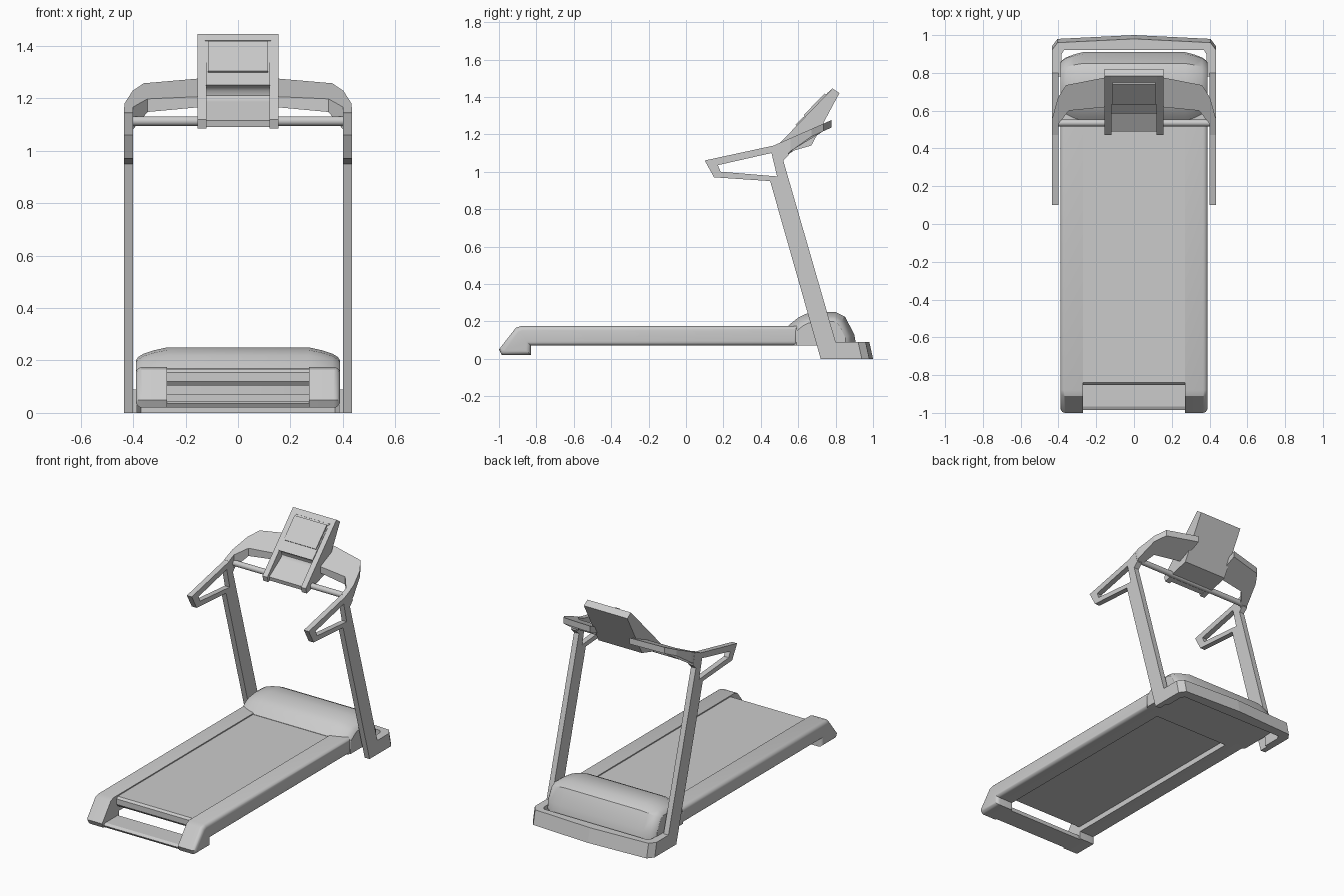
import bpy, bmesh, math
from mathutils import Vector, Matrix

cube = bpy.data.objects.get("Cube")
if cube:
    bpy.data.objects.remove(cube)

grey = bpy.data.materials.new("light grey")
grey.use_nodes = True
grey.diffuse_color = (0.6, 0.6, 0.6, 1)
grey.node_tree.nodes["Principled BSDF"].inputs["Base Color"].default_value = (0.6, 0.6, 0.6, 1)


def finish(name, bm, smooth=False):
    bmesh.ops.recalc_face_normals(bm, faces=bm.faces)
    mesh = bpy.data.meshes.new(name)
    bm.to_mesh(mesh)
    bm.free()
    mesh.materials.append(grey)
    obj = bpy.data.objects.new(name, mesh)
    bpy.context.collection.objects.link(obj)
    if smooth:
        bpy.ops.object.select_all(action='DESELECT')
        obj.select_set(True)
        bpy.context.view_layer.objects.active = obj
        bpy.ops.object.shade_smooth_by_angle(angle=math.radians(32))
    return obj


def loft(name, sections, smooth=False):
    """Skin a row of matching closed outlines and cap both ends."""
    bm = bmesh.new()
    rings = [[bm.verts.new(p) for p in s] for s in sections]
    for a, b in zip(rings, rings[1:]):
        for i in range(len(a)):
            j = (i + 1) % len(a)
            bm.faces.new((a[i], a[j], b[j], b[i]))
    bm.faces.new(rings[0])
    bm.faces.new(rings[-1])
    return finish(name, bm, smooth)


def at_x(profile, x):
    return [(x, y, z) for y, z in profile]


def slab(name, profile, x0, x1, smooth=False):
    return loft(name, [at_x(profile, x0), at_x(profile, x1)], smooth)


def box(name, x, y0, y1, z0, z1):
    return slab(name, [(y0, z0), (y1, z0), (y1, z1), (y0, z1)], -x, x)


def inset(profile, d):
    """Shrink a clockwise outline inwards by d."""
    pts = [Vector(p) for p in profile]
    out = []
    for i, p in enumerate(pts):
        a = (p - pts[i - 1]).normalized()
        b = (pts[(i + 1) % len(pts)] - p).normalized()
        na, nb = Vector((a.y, -a.x)), Vector((b.y, -b.x))
        out.append(p + (na + nb) * d / (1 + na.dot(nb)))
    return out


# Side rails with rounded outer edges and a dropped foot at the front
rail = [(-.83, .07), (-.83, .02), (-.985, .02), (-1, .05), (-.91, .165),
        (-.88, .175), (.6, .175), (.6, .07)]
R = .025
for side, s in (("left", 1), ("right", -1)):
    rings = [at_x(rail, s * .27)]
    for k in range(6):
        t = k / 5 * math.pi / 2
        rings.append(at_x(inset(rail, R * (1 - math.cos(t))), s * (.39 - R + R * math.sin(t))))
    loft(side + "_rail", rings, True)

# Running deck and low front crossbar
slab("running_deck", [(-.84, .105), (-.852, .12), (-.852, .155), (-.84, .168),
                      (.6, .168), (.6, .105)], -.275, .275)
slab("front_crossbar", [(-.84, .02), (-.975, .02), (-.985, .035), (-.965, .045), (-.84, .045)],
     -.28, .28)

# Motor hood, falling away towards both sides
hood = [(.54, .07), (.54, .17), (.565, .192), (.60, .22), (.64, .24), (.72, .25),
        (.80, .25), (.85, .225), (.90, .13), (.91, .07)]


def hood_ring(x, d):
    return [(x, p[0], max(.07, p[1]) if 0 < i < len(hood) - 1 else .07)
            for i, p in enumerate(inset(hood, d))]


steps = [(.27, 0), (.32, .011), (.36, .024), (.38, .036), (.39, .05)]
loft("motor_hood", [hood_ring(-x, d) for x, d in reversed(steps)]
     + [hood_ring(x, d) for x, d in steps], True)

# Base bow around the back
outer = [(.435, .78), (.435, .94), (.405, .98)]
inner = [(.37, .922), (.385, .895), (.385, .78)]
half = outer + [(0, 1.0)]
bow = half + [(-x, y) for x, y in reversed(outer)]
bow += [(-x, y) for x, y in reversed(inner)] + inner
loft("base_bow", [[(x, y, 0) for x, y in bow],
                  [(x, y - (.02 if y > .93 else 0), .09) for x, y in bow]])

# Uprights: foot, post and looped handle in one outline with a hole
frame = [(.72, 0), (.92, 0), (.92, .09), (.80, .09), (.52, 1.06), (.55, 1.09),
         (.53, 1.167), (.47, 1.14), (.10, 1.06), (.15, .97), (.45, .95)]
hole = [(.17, 1.035), (.185, 1.0), (.487, .975), (.457, 1.1)]
for side, s in (("left", 1), ("right", -1)):
    bm = bmesh.new()
    for loop in (frame, hole):
        vs = [bm.verts.new((s * .40, y, z)) for y, z in loop]
        for i, v in enumerate(vs):
            bm.edges.new((vs[i - 1], v))
    bmesh.ops.triangle_fill(bm, edges=bm.edges[:], use_beauty=True)
    bmesh.ops.dissolve_limit(bm, angle_limit=.01, verts=bm.verts[:], edges=bm.edges[:])
    ext = bmesh.ops.extrude_face_region(bm, geom=bm.faces[:])
    bmesh.ops.translate(bm, vec=(s * .035, 0, 0),
                        verts=[g for g in ext["geom"] if isinstance(g, bmesh.types.BMVert)])
    finish(side + "_upright", bm)

# Sloping arms from the uprights to the console
arm = [(.435, .48), (.433, .56), (.402, .67), (.36, .735), (.14, .778),
       (.14, .62), (.345, .60), (.40, .53), (.40, .48)]


def arm_top(y):
    return 1.145 + .44 * (y - .48)


for side, s in (("left", 1), ("right", -1)):
    loft(side + "_console_arm",
         [[(s * x, y, arm_top(y)) for x, y in arm],
          [(s * x, y, arm_top(y) - max(.04, .1 - .5 * (y - .5))) for x, y in arm]])

# Round cross rod
bm = bmesh.new()
bmesh.ops.create_cone(bm, cap_ends=True, segments=24, radius1=.018, radius2=.018, depth=.81,
                      matrix=Matrix.Translation((0, .535, 1.113)) @ Matrix.Rotation(math.pi / 2, 4, 'Y'))
finish("cross_rod", bm, True)

# Console cheeks and body with a curved tray recess
cheek = [(.47, 1.12), (.48, 1.085), (.67, 1.14), (.82, 1.42), (.783, 1.445)]
for side, s in (("left", 1), ("right", -1)):
    slab(side + "_console_cheek", cheek, s * .12, s * .155)
body = [(.49, 1.115), (.495, 1.09), (.67, 1.14), (.82, 1.42), (.783, 1.445), (.585, 1.25),
        (.603, 1.242), (.615, 1.228), (.619, 1.21), (.612, 1.195), (.60, 1.187)]
slab("console_body", body, -.122, .122, True)

# Raised screen and slot, laid on the sloping console face
low, high = Vector((.47, 1.12)), Vector((.783, 1.445))
along = (high - low).normalized()
out = Vector((-along.y, along.x))


def face_plate(name, x, z0, z1, lift):
    a, b = (low + (high - low) * (z - low.y) / (high.y - low.y) for z in (z0, z1))
    slab(name, [a - out * .01, b - out * .01, b + out * lift, a + out * lift], -x, x)


face_plate("screen", .115, 1.295, 1.41, .012)
face_plate("screen_slot", .125, 1.418, 1.422, .003)
